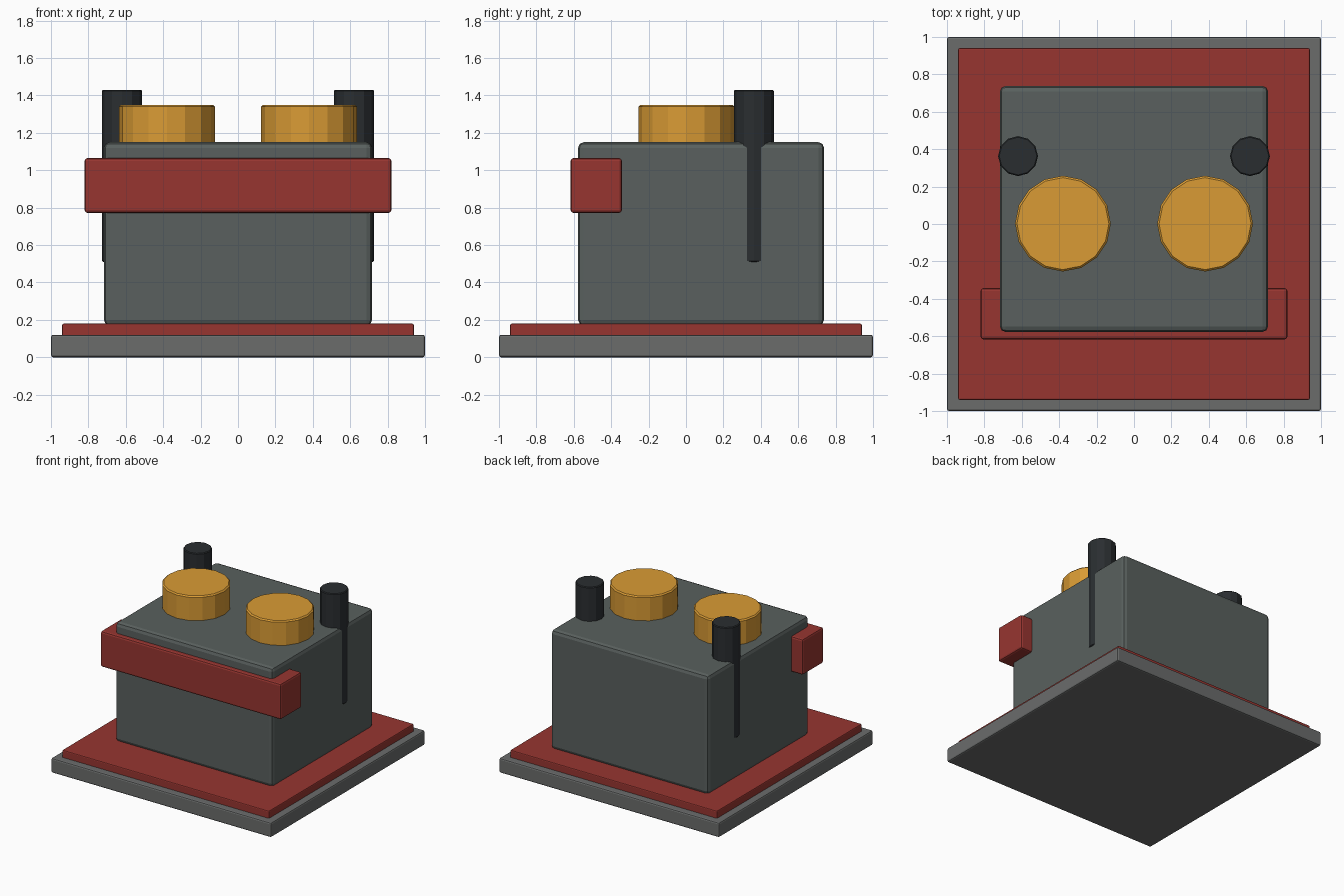
import bpy
from mathutils import Vector

if "Cube" in bpy.data.objects:
    bpy.data.objects.remove(bpy.data.objects["Cube"])


def material(name, rgb):
    m = bpy.data.materials.new(name)
    m.diffuse_color = (*rgb, 1)
    m.use_nodes = True
    m.node_tree.nodes["Principled BSDF"].inputs["Base Color"].default_value = m.diffuse_color
    return m


GREY = material("plate_grey", (0.145, 0.15, 0.148))
SLATE = material("slate", (0.10, 0.118, 0.112))
RED = material("red", (0.31, 0.036, 0.03))
GOLD = material("gold", (0.70, 0.33, 0.035))
BLACK = material("black", (0.023, 0.027, 0.03))


def finish(ob, name, mat, bevel, segments=2):
    ob.name = name
    ob.data.materials.append(mat)
    b = ob.modifiers.new("edge_bevel", 'BEVEL')
    b.width, b.segments = bevel, segments
    b.limit_method, b.angle_limit = 'ANGLE', 0.8
    return ob


def box(name, lo, hi, mat, bevel):
    lo, hi = Vector(lo), Vector(hi)
    bpy.ops.mesh.primitive_cube_add(size=1, location=(lo + hi) / 2)
    ob = bpy.context.object
    ob.scale = hi - lo
    bpy.ops.object.transform_apply(location=False, rotation=False, scale=True)
    return finish(ob, name, mat, bevel)


def cylinder(name, x, y, z0, z1, r, sides, mat, bevel):
    bpy.ops.mesh.primitive_cylinder_add(vertices=sides, radius=r, depth=z1 - z0,
                                        location=(x, y, (z0 + z1) / 2))
    return finish(bpy.context.object, name, mat, bevel, 1)


# stepped floor plates
box("base_plate", (-1, -1, 0), (1, 1, 0.12), GREY, 0.012)
box("red_plate", (-0.94, -0.94, 0.11), (0.94, 0.94, 0.18), RED, 0.008)

# main block with front band
box("body", (-0.717, -0.577, 0.17), (0.717, 0.738, 1.15), SLATE, 0.03)
box("front_band", (-0.82, -0.617, 0.772), (0.82, -0.343, 1.065), RED, 0.015)

# paired drums and rear posts
for side, s in (("left", -1), ("right", 1)):
    cylinder(f"{side}_drum", s * 0.38, 0.002, 1.05, 1.35, 0.256, 16, GOLD, 0.01)
    cylinder(f"{side}_post", s * 0.62, 0.363, 0.51, 1.43, 0.107, 12, BLACK, 0.006)
